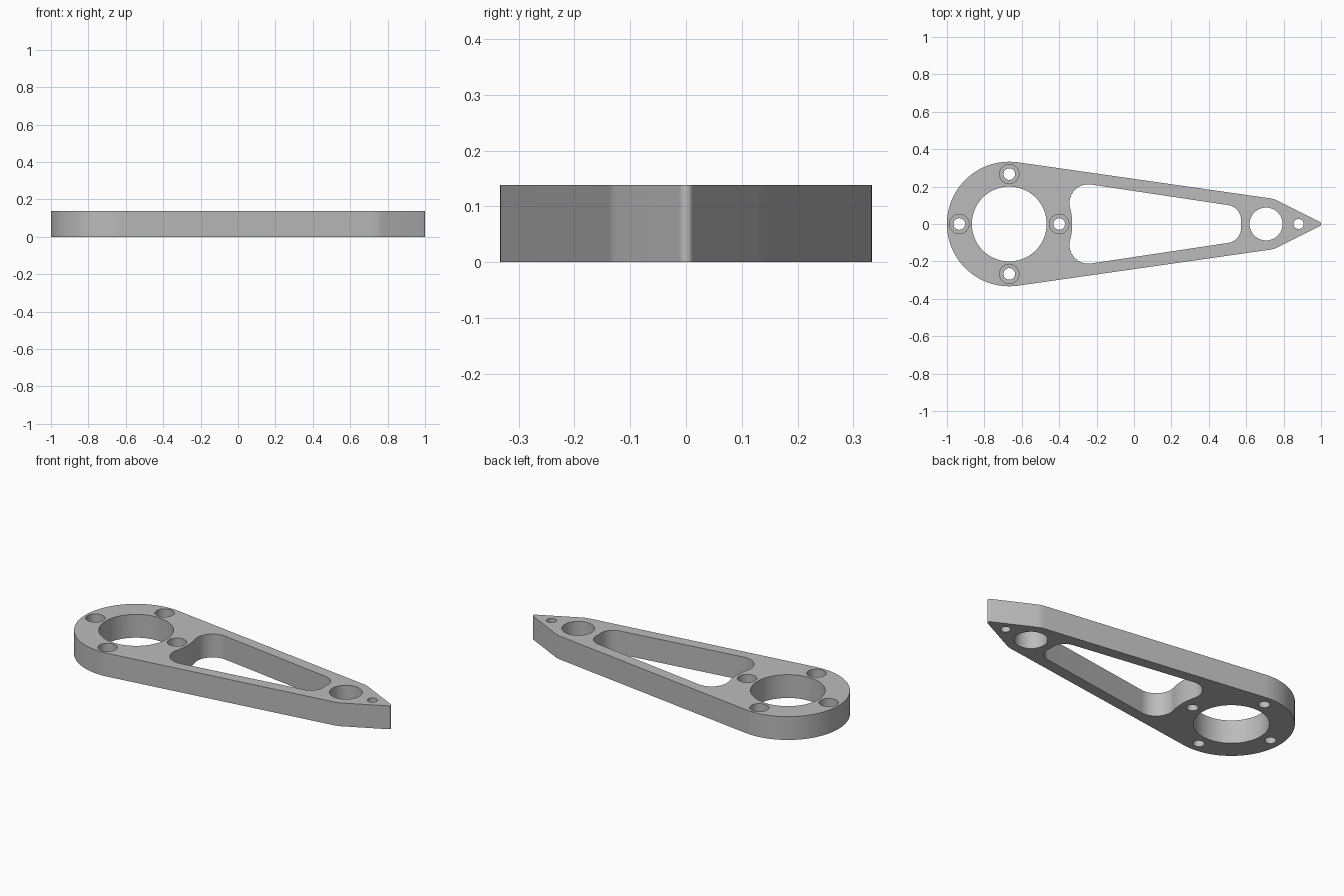
import bpy, bmesh, math

if "Cube" in bpy.data.objects:
    bpy.data.objects.remove(bpy.data.objects["Cube"])

H = 0.138            # plate thickness
LEDGE = 0.068        # floor height of the counterbores


def arc(cx, cy, r, a0, a1, n):
    return [(cx + r * math.cos(a0 + (a1 - a0) * i / n),
             cy + r * math.sin(a0 + (a1 - a0) * i / n)) for i in range(n + 1)]


def circle(cx, cy, r, n=48):
    return arc(cx, cy, r, 0, 2 * math.pi, n)[:-1]


def mirrored(upper):
    """Close an upper half profile with its reflection in the x axis."""
    low = [(x, -y) for x, y in reversed(upper) if abs(y) > 1e-5]
    return upper + low


# Outline: three circles joined by their common tangents
big, mid, tip = (-0.667, 0.333), (0.706, 0.139), (0.987, 0.013)
a1 = math.acos((big[1] - mid[1]) / (mid[0] - big[0]))
a2 = math.acos((mid[1] - tip[1]) / (tip[0] - mid[0]))
outline = mirrored(arc(big[0], 0, big[1], math.pi, a1, 48)
                   + arc(mid[0], 0, mid[1], a1, a2, 8)
                   + arc(tip[0], 0, tip[1], a2, 0, 8))

# Window: rounded corners between arcs concentric with the two bosses
lx, ly, lr = -0.245, 0.112, 0.1
rx, ry, rr = 0.493, 0.0228, 0.079
b1 = math.atan2(ly, lx - big[0])
b2 = math.atan2(ry, rx - mid[0])
end_r = math.hypot(rx - mid[0], ry) - rr
side_r = math.hypot(lx - big[0], ly) - lr
window = mirrored(arc(big[0], 0, side_r, 0, b1, 8)[:-1]
                  + arc(lx, ly, lr, math.pi + b1, a1, 20)
                  + arc(rx, ry, rr, a1, b2 - math.pi, 20)
                  + arc(mid[0], 0, end_r, b2, math.pi, 4)[1:])

# Through holes: main bore, boss bore, tip pin hole
through = [outline, window, circle(big[0], 0, 0.2, 72),
           circle(mid[0], 0, 0.088), circle(0.88, 0, 0.027, 32)]

bolts = [(big[0] + 0.267 * math.cos(k * math.pi / 2),
          0.267 * math.sin(k * math.pi / 2)) for k in range(4)]

bm = bmesh.new()


def ring(pts, z):
    vs = [bm.verts.new((x, y, z)) for x, y in pts]
    es = [bm.edges.new((vs[i], vs[(i + 1) % len(vs)])) for i in range(len(vs))]
    return vs, es


def bridge(a, b):
    n = len(a)
    for i in range(n):
        j = (i + 1) % n
        bm.faces.new((a[i], a[j], b[j], b[i]))


top, bottom = [], []
# Straight walls
for pts in through:
    v0, e0 = ring(pts, 0)
    v1, e1 = ring(pts, H)
    bridge(v0, v1)
    bottom += e0
    top += e1
# Counterbored bolt holes: narrow wall, ledge, wide wall
for x, y in bolts:
    small, wide = circle(x, y, 0.031, 32), circle(x, y, 0.052, 32)
    v0, e0 = ring(small, 0)
    v1, _ = ring(small, LEDGE)
    v2, _ = ring(wide, LEDGE)
    v3, e3 = ring(wide, H)
    bridge(v0, v1)
    bridge(v1, v2)
    bridge(v2, v3)
    bottom += e0
    top += e3
# Flat faces with the openings left free
for edges, nz in ((bottom, -1), (top, 1)):
    bmesh.ops.triangle_fill(bm, edges=edges, use_beauty=True, normal=(0, 0, nz))
bmesh.ops.recalc_face_normals(bm, faces=bm.faces)

mesh = bpy.data.meshes.new("arm_plate")
bm.to_mesh(mesh)
bm.free()
plate = bpy.data.objects.new("arm_plate", mesh)
bpy.context.collection.objects.link(plate)

grey = bpy.data.materials.new("plain grey")
grey.diffuse_color = (0.5, 0.5, 0.5, 1)
grey.use_nodes = True
grey.node_tree.nodes["Principled BSDF"].inputs["Base Color"].default_value = grey.diffuse_color
mesh.materials.append(grey)

bpy.context.view_layer.objects.active = plate
plate.select_set(True)
bpy.ops.object.shade_smooth_by_angle(angle=math.radians(30))
